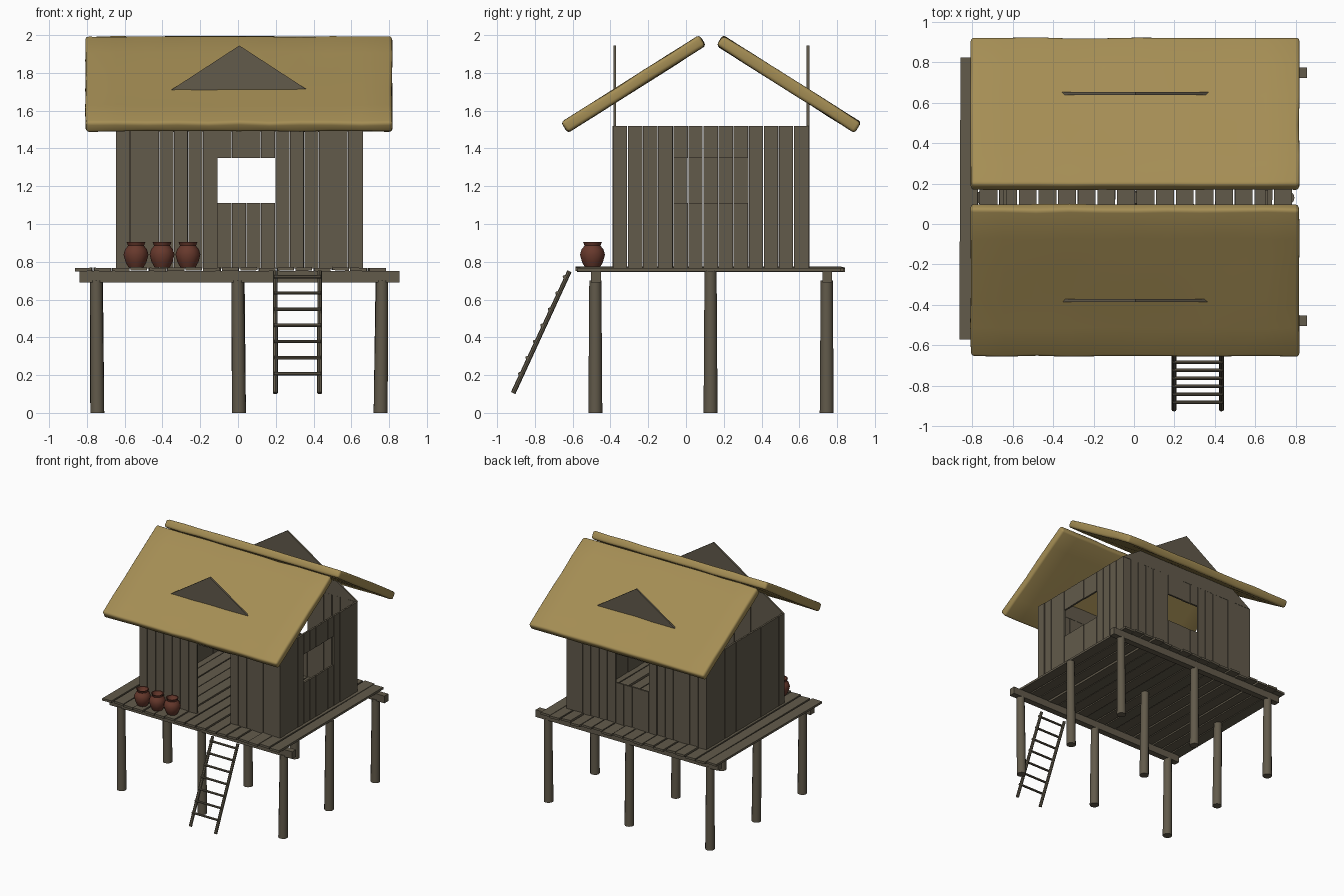
import bpy, bmesh, math, random
from mathutils import Matrix, Vector

random.seed(4)
if "Cube" in bpy.data.objects:
    bpy.data.objects.remove(bpy.data.objects["Cube"], do_unlink=True)


def material(name, rgb):
    m = bpy.data.materials.new(name)
    m.use_nodes = True
    m.diffuse_color = (*rgb, 1)
    bsdf = m.node_tree.nodes["Principled BSDF"]
    bsdf.inputs["Base Color"].default_value = (*rgb, 1)
    bsdf.inputs["Roughness"].default_value = 0.9
    return m


wood = material("weathered_wood", (0.122, 0.103, 0.070))
thatch = material("straw_thatch", (0.376, 0.270, 0.090))
clay = material("red_clay", (0.135, 0.040, 0.025))


def finish(name, bm, mat, smooth=False):
    bmesh.ops.recalc_face_normals(bm, faces=bm.faces)
    mesh = bpy.data.meshes.new(name)
    bm.to_mesh(mesh)
    bm.free()
    mesh.materials.append(mat)
    ob = bpy.data.objects.new(name, mesh)
    bpy.context.collection.objects.link(ob)
    if smooth:
        bpy.ops.object.select_all(action='DESELECT')
        ob.select_set(True)
        bpy.context.view_layer.objects.active = ob
        bpy.ops.object.shade_smooth_by_angle(angle=math.radians(40))
    return ob


def box(bm, lo, hi, turn=Matrix()):
    lo, hi = Vector(lo), Vector(hi)
    place = Matrix.Translation((lo + hi) / 2) @ turn @ Matrix.Diagonal((*(hi - lo), 1))
    return bmesh.ops.create_cube(bm, size=1, matrix=place)["verts"]


def rod(bm, a, b, r1, r2, sides=12):
    a, b = Vector(a), Vector(b)
    turn = (b - a).to_track_quat('Z', 'Y').to_matrix().to_4x4()
    bmesh.ops.create_cone(bm, cap_ends=True, segments=sides, radius1=r1, radius2=r2,
                          depth=(b - a).length, matrix=Matrix.Translation((a + b) / 2) @ turn)


# Nine posts under the deck; the middle row reaches the planks
bm = bmesh.new()
for x in (-0.745, 0.005, 0.755):
    for y in (-0.48, 0.13, 0.745):
        top = 0.752 if y == 0.13 else 0.70
        lean = random.uniform(-0.01, 0.01)
        rod(bm, (x, y, 0), (x + lean, y, top), 0.037, 0.032)
finish("posts", bm, wood, True)

# Two beams carrying the front and back of the deck
bm = bmesh.new()
for y in (-0.477, 0.748):
    box(bm, (-0.84, y - 0.026, 0.69), (0.855, y + 0.026, 0.75))
finish("deck_beams", bm, wood)

# Deck planks, slightly uneven
bm = bmesh.new()
count, start, pitch = 17, -0.86, 0.097
for i in range(count):
    x = start + i * pitch
    z = 0.75 + random.uniform(-0.002, 0.004)
    front = -0.57 + random.uniform(-0.015, 0.01)
    back = 0.83 + random.uniform(-0.015, 0.015)
    tilt = (Matrix.Rotation(math.radians(random.uniform(-3, 3)), 4, 'Y')
            @ Matrix.Rotation(math.radians(random.uniform(-0.3, 0.3)), 4, 'Z'))
    box(bm, (x, front, z), (x + pitch - 0.009, back, z + 0.018), tilt)
finish("deck_planks", bm, wood)

# Plank walls with an optional opening
FLOOR, TOP, THICK = 0.765, 1.52, 0.015
SILL, LINTEL = 1.11, 1.35


def wall(name, along_x, start, end, count, offset, opening=(), sill=None):
    bm = bmesh.new()
    pitch = (end - start) / count
    for i in range(count):
        a = start + i * pitch
        b = a + pitch - random.uniform(0.002, 0.005)
        spans = [(FLOOR, TOP)]
        if i in opening:
            spans = [(LINTEL, TOP)] + ([(FLOOR, sill)] if sill else [])
        push = offset + random.uniform(-0.002, 0.002)
        for low, high in spans:
            if along_x:
                box(bm, (a, push, low), (b, push + THICK, high))
            else:
                box(bm, (push, a, low), (push + THICK, b, high))
    finish(name, bm, wood)


wall("front_wall", True, -0.645, 0.66, 17, -0.387, range(7, 11))
wall("back_wall", True, -0.645, 0.66, 17, 0.637, range(7, 11), SILL)
wall("left_wall", False, -0.387, 0.652, 13, 0.645, range(4, 9), SILL)
wall("right_wall", False, -0.387, 0.652, 13, -0.645)

# Triangular gable boards standing on the front and back walls
for name, y in (("front_gable", -0.385), ("back_gable", 0.638)):
    bm = bmesh.new()
    tri = bm.faces.new([bm.verts.new(p) for p in
                        ((-0.645, y, TOP), (0.66, y, TOP), (0.007, y, 1.945))])
    out = bmesh.ops.extrude_face_region(bm, geom=[tri])
    moved = [v for v in out["geom"] if isinstance(v, bmesh.types.BMVert)]
    bmesh.ops.translate(bm, verts=moved, vec=(0, THICK, 0))
    finish(name, bm, wood)

# Two thick thatch slabs with rounded, slightly wavy edges and an open ridge
RIDGE_Y = 0.133
for name, side in (("front_roof", -1), ("back_roof", 1)):
    bm = bmesh.new()
    box(bm, (-0.807, -0.432, -0.032), (0.817, 0.432, 0.032))
    for axis, cuts in ((0, 9), (1, 4)):
        edges = [e for e in bm.edges
                 if abs((e.verts[0].co - e.verts[1].co)[axis]) > 0.1]
        bmesh.ops.subdivide_edges(bm, edges=edges, cuts=cuts, use_grid_fill=True)
    for v in bm.verts:
        v.co += Vector(random.uniform(-0.003, 0.003) for _ in range(3))
    slope = Matrix.Rotation(math.radians(-32.3 * side), 4, 'X')
    bm.transform(Matrix.Translation((0, RIDGE_Y + side * 0.411, 1.741)) @ slope)
    roof = finish(name, bm, thatch, True)
    bevel = roof.modifiers.new("rounded_edges", 'BEVEL')
    bevel.width, bevel.segments = 0.018, 3
    bevel.limit_method, bevel.angle_limit = 'ANGLE', math.radians(50)
    for p in roof.data.polygons:
        p.use_smooth = True
    for e in roof.data.edges:
        e.use_edge_sharp = False

# Leaning ladder
foot, head = Vector((0, -0.915, 0.105)), Vector((0, -0.617, 0.75))
left_x, right_x = 0.432, 0.198
bm = bmesh.new()
for x in (left_x, right_x):
    rod(bm, foot + Vector((x, 0, 0)), head + Vector((x, 0, 0)), 0.013, 0.012, 8)
for i in range(7):
    z = 0.207 + i * 0.0855
    p = foot.lerp(head, (z - foot.z) / (head.z - foot.z))
    rod(bm, (right_x - 0.008, p.y - 0.013, z), (left_x + 0.008, p.y - 0.013, z),
        0.009, 0.009, 8)
finish("ladder", bm, wood, True)

# Clay pots on the deck, turned from a profile with an open mouth
profile = [(0, 0), (0.04, 0), (0.056, 0.03), (0.066, 0.068), (0.058, 0.095),
           (0.042, 0.115), (0.05, 0.135), (0.042, 0.134), (0.035, 0.115), (0, 0.07)]
for i, x in enumerate((-0.54, -0.402, -0.265)):
    bm = bmesh.new()
    ring = [bm.verts.new((r, 0, z)) for r, z in profile]
    edges = [bm.edges.new(pair) for pair in zip(ring, ring[1:])]
    bmesh.ops.spin(bm, geom=ring + edges, cent=(0, 0, 0), axis=(0, 0, 1),
                   angle=math.tau, steps=12, use_merge=True)
    bmesh.ops.remove_doubles(bm, verts=bm.verts, dist=0.0005)
    bm.transform(Matrix.Translation((x, -0.495, 0.77)))
    finish(f"clay_pot_{i + 1}", bm, clay, True)
